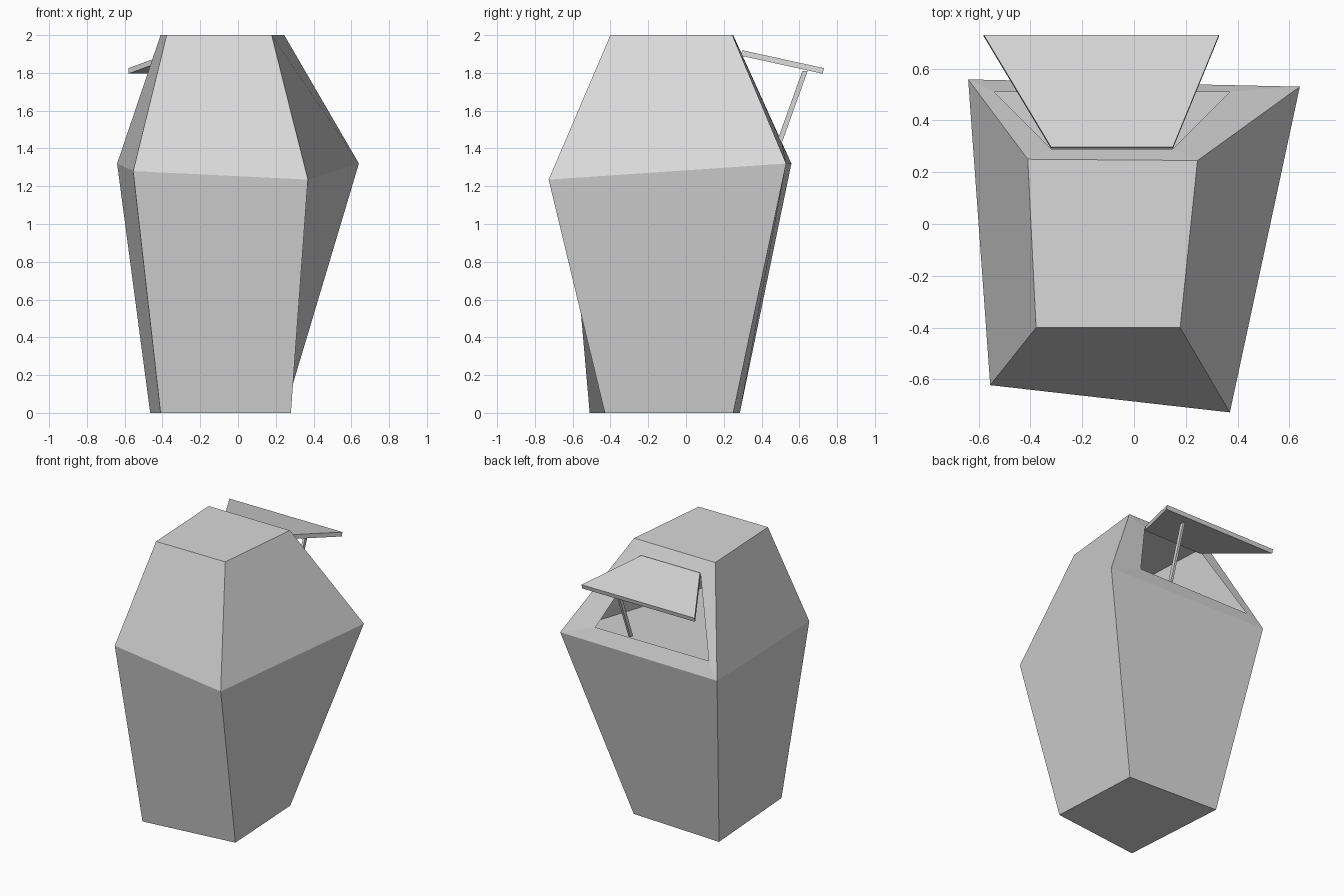
import bpy
import bmesh
from mathutils import Vector

cube = bpy.data.objects.get("Cube")
if cube:
    bpy.data.objects.remove(cube, do_unlink=True)

# One plain grey for every part
grey = bpy.data.materials.new("plain_grey")
grey.use_nodes = True
colour = (0.69, 0.69, 0.69, 1)
grey.diffuse_color = colour
grey.node_tree.nodes["Principled BSDF"].inputs["Base Color"].default_value = colour


def finish(bm, name):
    mesh = bpy.data.meshes.new(name)
    bm.to_mesh(mesh)
    bm.free()
    mesh.materials.append(grey)
    obj = bpy.data.objects.new(name, mesh)
    bpy.context.collection.objects.link(obj)
    return obj


def add_ring(bm, points):
    return [bm.verts.new(p) for p in points]


def bridge(bm, a, b, skip=None):
    """Quads between two rings; the first corner sets how a twisted quad folds."""
    n = len(a)
    for i in range(n):
        if i != skip:
            j = (i + 1) % n
            bm.faces.new((a[j], b[j], b[i], a[i]))


def prism(name, top, offset):
    """Closed solid between an outline and its copy moved by offset."""
    bm = bmesh.new()
    upper = add_ring(bm, top)
    lower = add_ring(bm, [Vector(p) + offset for p in top])
    bm.faces.new(upper)
    bm.faces.new(lower[::-1])
    bridge(bm, lower, upper)
    bmesh.ops.recalc_face_normals(bm, faces=bm.faces)
    return finish(bm, name)


# Corner rings, counterclockwise from the front -x corner
base = [(-.41, -.51, 0), (.28, -.43, 0), (.245, .25, 0), (-.465, .285, 0)]
waist = [(-.555, -.622, 1.28), (.37, -.727, 1.235), (.64, .53, 1.32), (-.64, .558, 1.32)]
crown = [(-.378, -.40, 2), (.178, -.40, 2), (.245, .245, 2), (-.41, .25, 2)]

# Lower body
bm = bmesh.new()
low, mid = add_ring(bm, base), add_ring(bm, waist)
bm.faces.new(low[::-1])
bridge(bm, low, mid)
bm.faces.new(mid)  # floor of the upper compartment
finish(bm, "lower_body")

# Upper body, hollow, with a framed opening in the back wall
bm = bmesh.new()
mid, top = add_ring(bm, waist), add_ring(bm, crown)
bm.faces.new(top)
bridge(bm, mid, top, skip=2)
opening = add_ring(bm, [(.37, .51, 1.42), (-.54, .51, 1.42),
                        (-.32, .29, 1.91), (.15, .29, 1.91)])
bridge(bm, [mid[2], mid[3], top[3], top[2]], opening)
finish(bm, "upper_body")

# Raised hatch
hatch = [(-.32, .297, 1.92), (.15, .297, 1.92), (.328, .73, 1.825), (-.58, .73, 1.825)]
normal = (Vector(hatch[1]) - Vector(hatch[0])).cross(Vector(hatch[2]) - Vector(hatch[1])).normalized()
prism("hatch", hatch, normal * -.03)

# Prop holding the hatch open
foot, head = Vector((.1, .49, 1.42)), Vector((.11, .63, 1.81))
section = [head + Vector((sx * .008, sy * .014, 0))
           for sx, sy in ((-1, -1), (1, -1), (1, 1), (-1, 1))]
prism("hatch_prop", section, foot - head)
